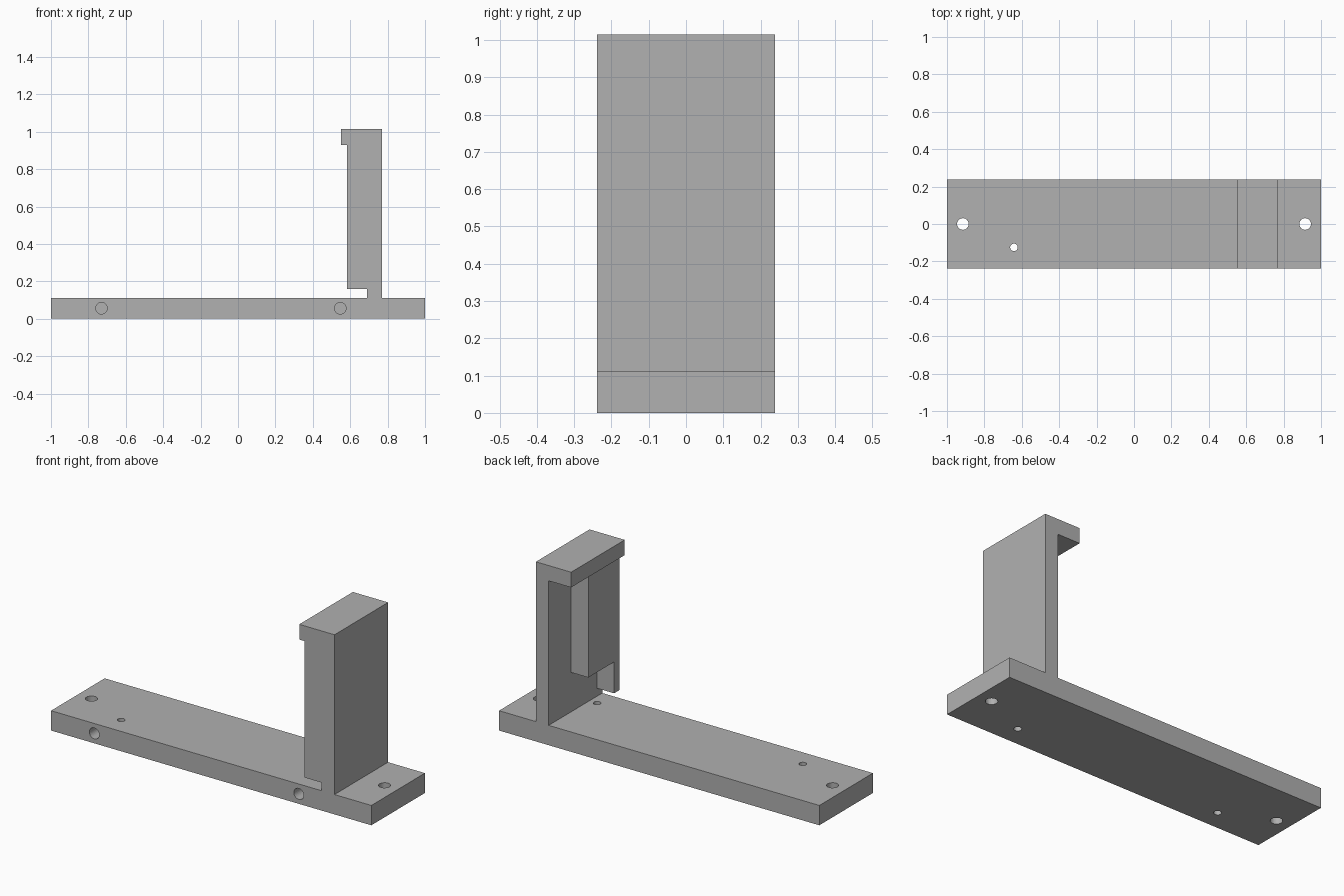
import bpy, bmesh
from math import pi
from mathutils import Matrix, Vector

cube = bpy.data.objects.get("Cube")
if cube:
    bpy.data.objects.remove(cube, do_unlink=True)

HALF = 0.239      # half depth of the whole bracket
BASE_TOP = 0.112
LIP_Z = 0.928

grey = bpy.data.materials.new("plain grey")
grey.use_nodes = True
grey.diffuse_color = (0.44, 0.44, 0.44, 1)
grey.node_tree.nodes["Principled BSDF"].inputs["Base Color"].default_value = grey.diffuse_color


def add_object(name, bm):
    bmesh.ops.recalc_face_normals(bm, faces=bm.faces)
    mesh = bpy.data.meshes.new(name)
    bm.to_mesh(mesh)
    bm.free()
    mesh.materials.append(grey)
    obj = bpy.data.objects.new(name, mesh)
    bpy.context.collection.objects.link(obj)
    return obj


def prism(name, points, sweep):
    """Extrude a flat outline along a vector."""
    bm = bmesh.new()
    face = bm.faces.new([bm.verts.new(p) for p in points])
    ext = bmesh.ops.extrude_face_region(bm, geom=[face])
    verts = [g for g in ext["geom"] if isinstance(g, bmesh.types.BMVert)]
    bmesh.ops.translate(bm, verts=verts, vec=Vector(sweep))
    return add_object(name, bm)


# Base plate
base = prism("base_plate",
             [(-1, -HALF, 0), (1, -HALF, 0), (1, HALF, 0), (-1, HALF, 0)],
             (0, 0, BASE_TOP))

# Mounting and pin holes go through; the two front holes are blind
bm = bmesh.new()


def drill(radius, depth, centre, turn=Matrix()):
    bmesh.ops.create_cone(bm, cap_ends=True, segments=32, radius1=radius,
                          radius2=radius, depth=depth,
                          matrix=Matrix.Translation(centre) @ turn)


for side in (-1, 1):
    drill(0.031, 0.4, (side * 0.915, 0, 0.05))
    drill(0.02, 0.4, (side * 0.642, -0.125, 0.05))
for x in (-0.73, 0.547):
    drill(0.031, 0.4, (x, -HALF, BASE_TOP / 2), Matrix.Rotation(pi / 2, 4, "X"))
cutter = add_object("hole_cutter", bm)
cutter.hide_render = True

mod = base.modifiers.new("holes", "BOOLEAN")
mod.operation = "DIFFERENCE"
mod.solver = "EXACT"
mod.object = cutter
bpy.context.view_layer.update()
graph = bpy.context.evaluated_depsgraph_get()
drilled = bpy.data.meshes.new_from_object(base.evaluated_get(graph))
base.modifiers.clear()
base.data = drilled
bpy.data.objects.remove(cutter, do_unlink=True)

# Upright wall with the overhanging lip, outlined from the front
wall = [(0.69, BASE_TOP), (0.77, BASE_TOP), (0.77, 1.014),
        (0.55, 1.014), (0.55, LIP_Z), (0.69, LIP_Z)]
prism("upright_with_lip", [(x, -HALF, z) for x, z in wall], (0, 2 * HALF, 0))

# Stepped pad on the inner face, outlined from the side
pad = [(-HALF, 0.158), (-0.19, 0.158), (-0.19, 0.335),
       (0.04, 0.335), (0.04, LIP_Z), (-HALF, LIP_Z)]
prism("inner_pad", [(0.582, y, z) for y, z in pad], (0.108, 0, 0))
